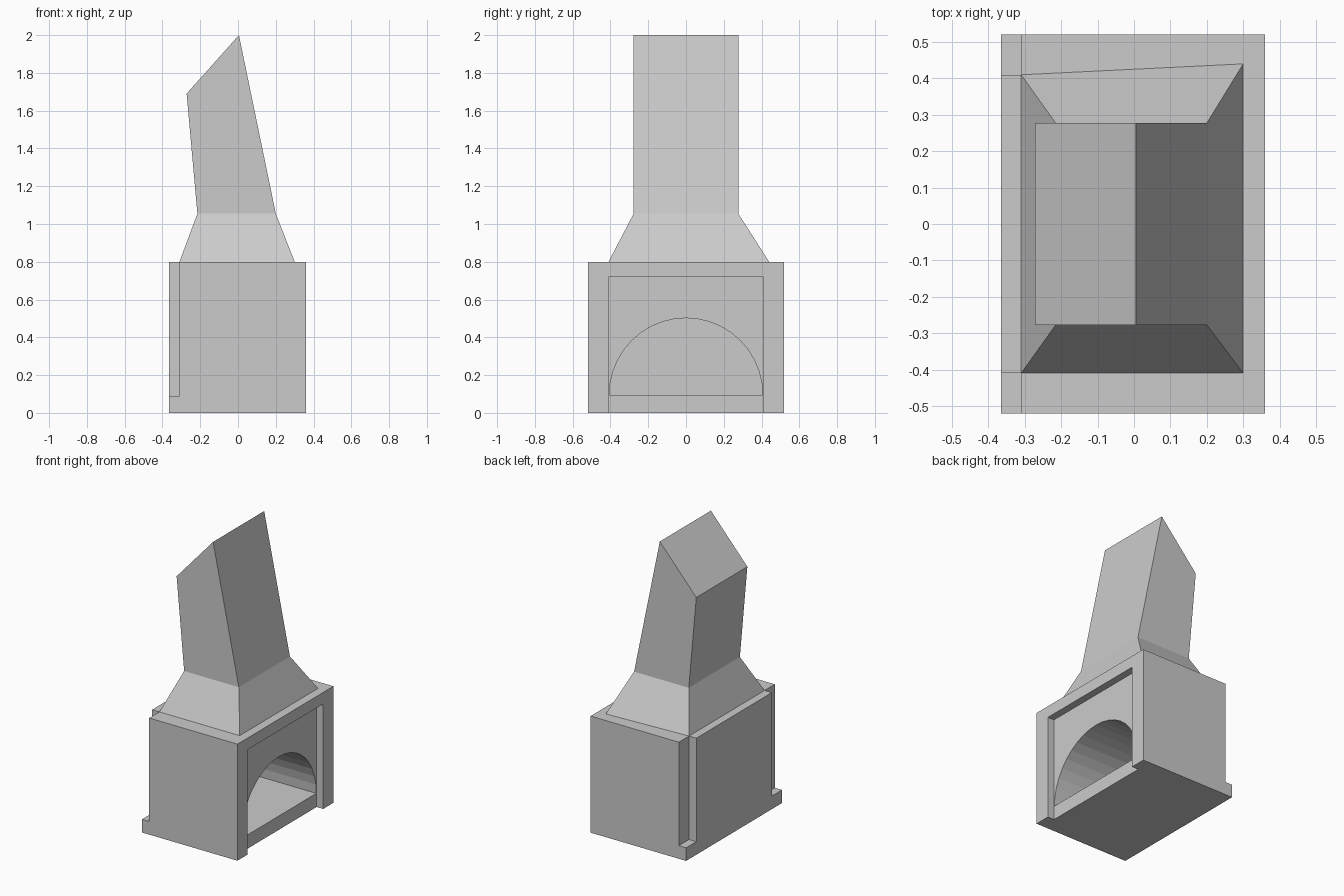
import bpy, bmesh, math

if "Cube" in bpy.data.objects:
    bpy.data.objects.remove(bpy.data.objects["Cube"])


def make_object(name, bm):
    bmesh.ops.recalc_face_normals(bm, faces=bm.faces[:])
    mesh = bpy.data.meshes.new(name)
    bm.to_mesh(mesh)
    bm.free()
    obj = bpy.data.objects.new(name, mesh)
    bpy.context.collection.objects.link(obj)
    return obj


def extrude_x(name, profile, x0, x1):
    """Solid from a (y, z) profile swept along x."""
    bm = bmesh.new()
    face = bm.faces.new([bm.verts.new((x0, y, z)) for y, z in profile])
    moved = bmesh.ops.extrude_face_region(bm, geom=[face], use_keep_orig=True)["geom"]
    verts = [v for v in moved if isinstance(v, bmesh.types.BMVert)]
    bmesh.ops.translate(bm, verts=verts, vec=(x1 - x0, 0, 0))
    return make_object(name, bm)


def rect(y0, y1, z0, z1):
    return [(y0, z0), (y1, z0), (y1, z1), (y0, z1)]


def cut(target, cutter):
    cutter.hide_render = True
    mod = target.modifiers.new("cut", 'BOOLEAN')
    mod.operation = 'DIFFERENCE'
    mod.solver = 'EXACT'
    mod.object = cutter
    bpy.context.view_layer.objects.active = target
    bpy.ops.object.modifier_apply(modifier=mod.name)
    bpy.data.objects.remove(cutter, do_unlink=True)


# Firebox body
body = extrude_x("firebox", rect(-0.52, 0.52, 0, 0.8), -0.365, 0.36)

# Recess inside the front frame, open at the bottom
cut(body, extrude_x("recess_cutter", rect(-0.41, 0.41, -0.1, 0.72), 0.31, 0.5))

# Notches at the rear corners, above the plinth
for side in (-1, 1):
    y0, y1 = sorted((0.41 * side, 0.6 * side))
    cut(body, extrude_x("notch_cutter", rect(y0, y1, 0.09, 0.9), -0.5, -0.31))

# Arched fire chamber
N = 20
arch = [(0.406 * math.cos(math.pi * i / N), 0.095 + 0.407 * math.sin(math.pi * i / N))
        for i in range(N + 1)]
cut(body, extrude_x("arch_cutter", arch, -0.305, 0.45))

# Flared hood and leaning chimney, lofted through three four-sided rings
rings = [
    [(-0.31, -0.41, 0.8), (0.30, -0.41, 0.8), (0.30, 0.44, 0.8), (-0.31, 0.41, 0.8)],
    [(x, y, 1.055) for x, y in ((-0.215, -0.277), (0.2, -0.277), (0.2, 0.277), (-0.215, 0.277))],
    [(-0.272, -0.277, 1.69), (0.005, -0.277, 2.0), (0.005, 0.277, 2.0), (-0.272, 0.277, 1.69)],
]
bm = bmesh.new()
loops = [[bm.verts.new(p) for p in ring] for ring in rings]
for low, high in zip(loops, loops[1:]):
    for i in range(4):
        j = (i + 1) % 4
        bm.faces.new((low[i], low[j], high[j], high[i]))
bm.faces.new(loops[-1])
make_object("chimney_hood", bm)
